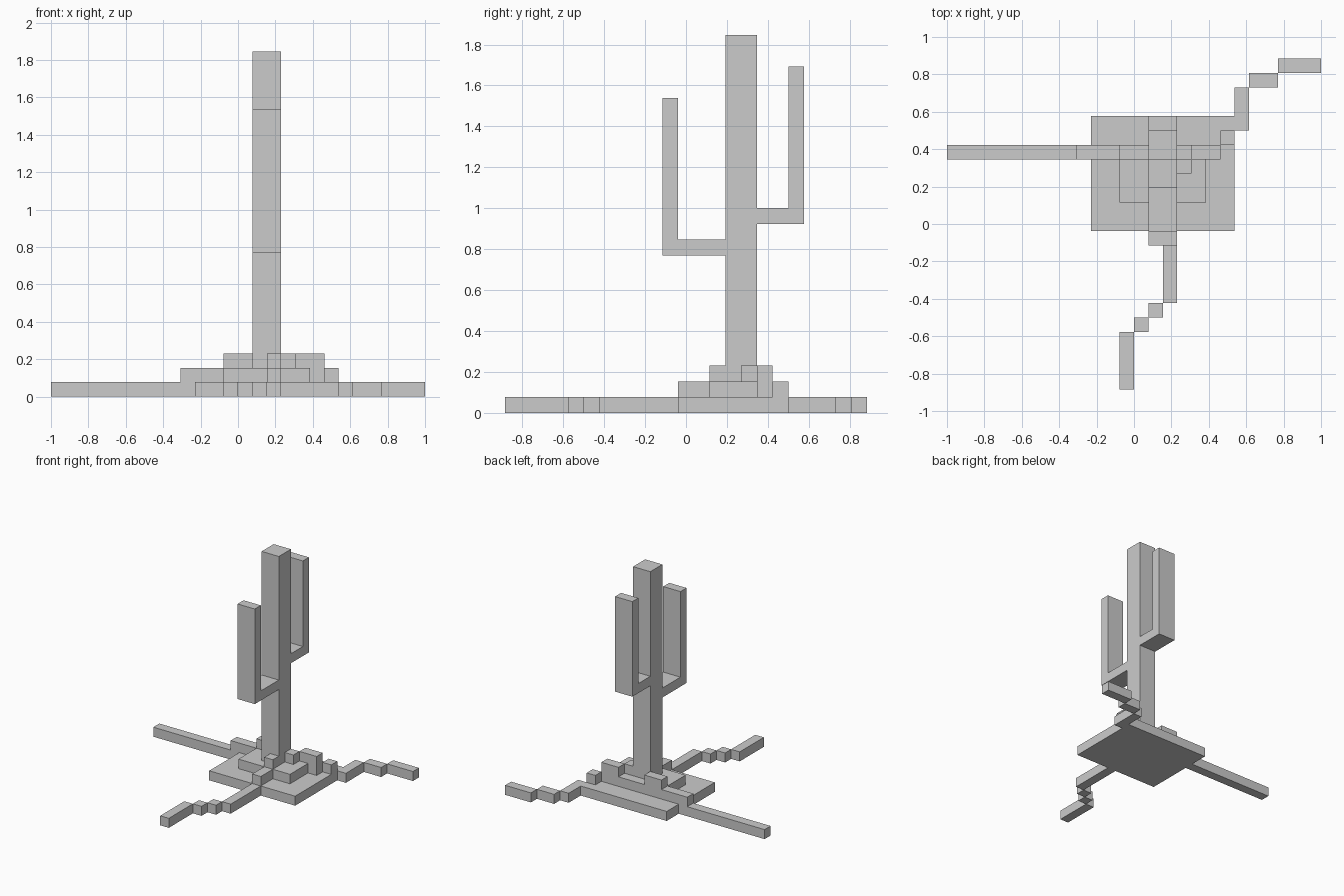
import bpy, bmesh
from mathutils import Vector

if "Cube" in bpy.data.objects:
    bpy.data.objects.remove(bpy.data.objects["Cube"])

U = 2 / 26                                  # one grid cell
ORIGIN = Vector((-1.0, -23 * U / 2, 0.0))


def blocks(name, boxes):
    """One object from boxes given as (x0, x1, y0, y1, z0, z1) in cells."""
    bm = bmesh.new()
    for x0, x1, y0, y1, z0, z1 in boxes:
        lo, hi = Vector((x0, y0, z0)), Vector((x1, y1, z1))
        size, mid = (hi - lo) * U, (hi + lo) * U / 2 + ORIGIN
        for v in bmesh.ops.create_cube(bm, size=1)["verts"]:
            v.co = Vector(a * b for a, b in zip(v.co, size)) + mid
    mesh = bpy.data.meshes.new(name)
    bm.to_mesh(mesh)
    bm.free()
    obj = bpy.data.objects.new(name, mesh)
    bpy.context.collection.objects.link(obj)
    return obj


# Stepped mound
blocks("mound_lower", [(10, 20, 11, 19, 0, 1)])
blocks("mound_upper", [(12, 18, 13, 17, 1, 2)])

# Trunk and its two bent arms
blocks("trunk", [(14, 16, 14, 16, 2, 24)])
blocks("front_arm", [(14, 16, 10, 14, 10, 11), (14, 16, 10, 11, 11, 20)])
blocks("back_arm", [(14, 16, 16, 19, 12, 13), (14, 16, 18, 19, 13, 22)])

# Straight left root climbing to the trunk
blocks("left_root", [
    (0, 10, 16, 17, 0, 1), (9, 12, 16, 17, 1, 2), (12, 14, 16, 17, 2, 3)])

# Zigzag front root
blocks("front_root", [
    (12, 13, 0, 4, 0, 1), (13, 14, 4, 5, 0, 1), (14, 15, 5, 6, 0, 1),
    (15, 16, 6, 11, 0, 1), (15, 16, 11, 13, 1, 2), (15, 16, 13, 14, 2, 3)])

# Zigzag right root
blocks("right_root", [
    (16, 17, 15, 16, 2, 3), (17, 19, 16, 17, 2, 3), (18, 19, 16, 17, 1, 2),
    (19, 20, 17, 18, 1, 2), (20, 21, 18, 21, 0, 1),
    (21, 23, 21, 22, 0, 1), (23, 26, 22, 23, 0, 1)])
